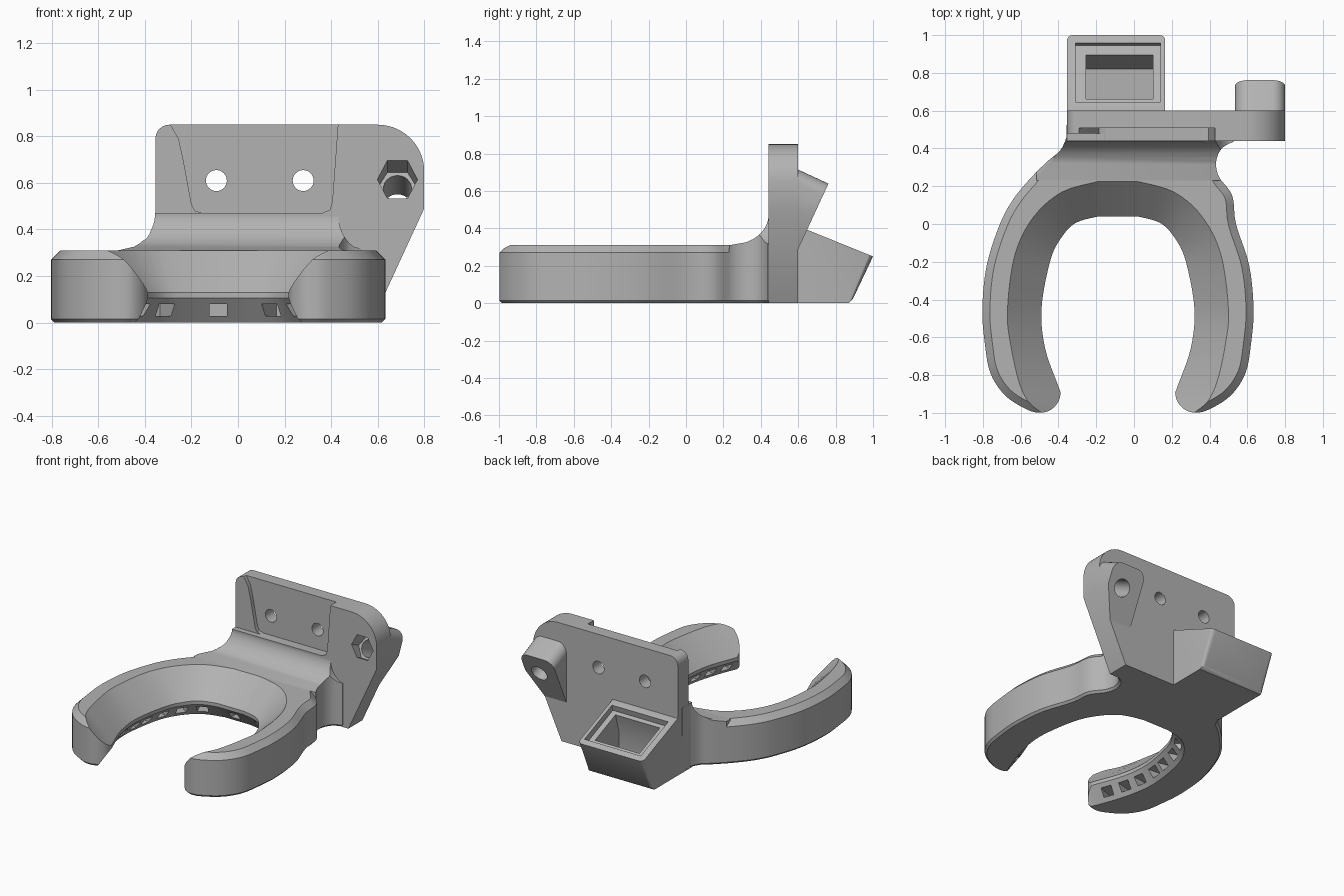
import bpy, bmesh, math
from mathutils import Vector

cube = bpy.data.objects.get("Cube")
if cube:
    bpy.data.objects.remove(cube, do_unlink=True)

grey = bpy.data.materials.new("plain grey")
grey.use_nodes = True
GREY = (0.45, 0.45, 0.45, 1)
grey.diffuse_color = GREY
grey.node_tree.nodes["Principled BSDF"].inputs["Base Color"].default_value = GREY

AXIS = -0.085  # centre line of the ring


# ---- helpers ----
def finish_mesh(name, bm):
    bmesh.ops.recalc_face_normals(bm, faces=bm.faces)
    mesh = bpy.data.meshes.new(name)
    bm.to_mesh(mesh)
    bm.free()
    mesh.materials.append(grey)
    obj = bpy.data.objects.new(name, mesh)
    bpy.context.collection.objects.link(obj)
    return obj


def add_loft(bm, levels):
    rings = [[bm.verts.new(p) for p in level] for level in levels]
    n = len(rings[0])
    for low, high in zip(rings, rings[1:]):
        for i in range(n):
            j = (i + 1) % n
            bm.faces.new((low[i], low[j], high[j], high[i]))
    bm.faces.new(rings[0][::-1])
    bm.faces.new(rings[-1])


def loft(name, levels):
    bm = bmesh.new()
    add_loft(bm, levels)
    return finish_mesh(name, bm)


def prism(name, pts, a, b, place):
    return loft(name, [[place(u, v, w) for u, v in pts] for w in (a, b)])


def along_x(u, v, w):
    return (w, u, v)


def along_y(u, v, w):
    return (u, w, v)


def along_z(u, v, w):
    return (u, v, w)


def boolean(obj, cutter, op="DIFFERENCE", keep=False):
    mod = obj.modifiers.new("cut", "BOOLEAN")
    mod.operation, mod.solver, mod.object = op, "EXACT", cutter
    bpy.context.view_layer.objects.active = obj
    bpy.ops.object.modifier_apply(modifier=mod.name)
    if not keep:
        bpy.data.objects.remove(cutter, do_unlink=True)


def bevel_where(obj, test, width, segments=1):
    bm = bmesh.new()
    bm.from_mesh(obj.data)
    edges = [e for e in bm.edges if test(e.verts[0].co, e.verts[1].co)]
    bmesh.ops.bevel(bm, geom=edges, offset=width, segments=segments,
                    profile=0.5, affect="EDGES")
    bm.to_mesh(obj.data)
    bm.free()


def smooth_path(pts, steps=5):
    """Catmull-Rom curve through the points."""
    p = [Vector(q) for q in [pts[0], *pts, pts[-1]]]
    out = []
    for a, b, c, d in zip(p, p[1:], p[2:], p[3:]):
        for s in range(steps):
            t = s / steps
            out.append(0.5 * (2 * b + (c - a) * t + (2 * a - 5 * b + 4 * c - d) * t * t
                              + (3 * b - a - 3 * c + d) * t ** 3))
    return out + [p[-1]]


def mirrored(pts):
    return [(2 * AXIS - x, y) for x, y in reversed(pts)]


def ngon(n, r, cx=0, cy=0):
    return [(cx + r * math.cos(math.tau * i / n), cy + r * math.sin(math.tau * i / n))
            for i in range(n)]


def arc(cx, cy, r, start, end, n=10):
    angles = [math.radians(start + (end - start) * i / n) for i in range(n + 1)]
    return [(cx + r * math.cos(a), cy + r * math.sin(a)) for a in angles]


# ---- open ring with its neck ----
arm = [(-0.385, -0.88), (-0.4, -0.94), (-0.44, -0.983), (-0.49, -0.998), (-0.56, -0.985),
       (-0.68, -0.91), (-0.76, -0.79), (-0.79, -0.63), (-0.803, -0.45),
       (-0.78, -0.22), (-0.71, 0)]
left_neck = [(-0.64, 0.13), (-0.55, 0.24), (-0.46, 0.33), (-0.39, 0.39), (-0.357, 0.46)]
right_neck = [(0.52, 0.15), (0.45, 0.25), (0.435, 0.33), (0.465, 0.4), (0.53, 0.437)]
outline = (smooth_path(arm + left_neck) + [Vector((-0.355, 0.59)), Vector((0.53, 0.59))]
           + smooth_path(right_neck[::-1] + mirrored(arm)))
ring = prism("ring_duct", outline, 0, 0.31, along_z)
bevel_where(ring, lambda a, b: min(a.z, b.z) > 0.3, 0.04)
bevel_where(ring, lambda a, b: max(a.z, b.z) < 0.001, 0.015)

# flared opening: narrow lip low down, wider above and below
lip_half = [(-0.25, -1.2), (-0.34, -1.02), (-0.4, -0.86), (-0.47, -0.66), (-0.49, -0.45),
            (-0.445, -0.2), (-0.39, -0.08), (-0.31, 0.005), (-0.19, 0.04)]
rim_half = [(-0.42, -1.2), (-0.535, -0.985), (-0.605, -0.85), (-0.655, -0.63), (-0.67, -0.45),
            (-0.63, -0.16), (-0.53, 0.04), (-0.38, 0.17), (-0.19, 0.225)]
lip = smooth_path(lip_half) + smooth_path(mirrored(lip_half))
rim = smooth_path(rim_half) + smooth_path(mirrored(rim_half))


def opening(z, f):
    return [(*p.lerp(q, f), z) for p, q in zip(lip, rim)]


boolean(ring, loft("opening_cutter", [opening(-0.02, 0.52), opening(0.105, 0),
                                      opening(0.13, 0), opening(0.33, 1.11)]))

# air slots spaced evenly along the lip
bm = bmesh.new()
travelled, due = 0, 0.06
for p, q in zip(lip, lip[1:]):
    travelled += (q - p).length
    if travelled >= due and min(p.y, q.y) > -0.88:
        due = travelled + 0.105
        mid, t = (p + q) / 2, (q - p).normalized()
        out = Vector((-t.y, t.x))
        corners = [mid + t * s * 0.037 + out * d
                   for s, d in ((-1, -0.03), (1, -0.03), (1, 0.17), (-1, 0.17))]
        add_loft(bm, [[(*c, z) for c in corners] for z in (0.028, 0.08)])
    elif min(p.y, q.y) <= -0.88:
        due = travelled + 0.05
boolean(ring, finish_mesh("slot_cutter", bm))

# ---- concave blend from ring to plate ----
levels = []
for i in range(-1, 11):
    t = max(i, 0) / 10
    c = 1 - math.sqrt(1 - (1 - t) ** 2)
    z = 0.25 if i < 0 else 0.31 + 0.16 * t
    x0, x1, y0 = -0.356 - 0.16 * c, 0.43 + 0.12 * c, 0.441 - 0.21 * c
    levels.append([(x0, y0, z), (x1, y0, z), (x1, 0.55, z), (x0, 0.55, z)])
blend = loft("neck_fillet", levels)
boolean(blend, prism("blend_limit", outline, 0.1, 0.6, along_z), "INTERSECT")

# ---- upright mounting plate ----
shape = ([(-0.355, 0), (0.574, 0), (0.8, 0.49)] + arc(0.6, 0.65, 0.2, 0, 90, 14)
         + arc(-0.295, 0.79, 0.06, 90, 180, 6))
plate = prism("mount_plate", shape, 0.44, 0.6, along_y)
recess = [(-0.29, 0.9), (-0.29, 0.85), (-0.255, 0.79), (-0.235, 0.7), (-0.2, 0.51),
          (-0.185, 0.48), (-0.15, 0.47), (0.36, 0.47), (0.395, 0.485), (0.405, 0.52),
          (0.43, 0.86), (0.43, 0.9)]
boolean(plate, prism("recess_cutter", recess, 0.3, 0.508, along_y))
left_rim = [(-0.5, 0.47), (-0.16, 0.47), (-0.16, 0.9), (-0.5, 0.9)]
boolean(plate, prism("rim_cutter", left_rim, 0.3, 0.48, along_y))
for x in (-0.093, 0.28):
    boolean(plate, prism("bolt_cutter", ngon(32, 0.045, x, 0.61), 0.3, 0.7, along_y))

# ---- tilted screw boss behind the plate, with nut trap ----
UP, OUT = Vector((0, 0.42, 0.907)), Vector((0, 0.907, -0.42))


def tilted(origin):
    return lambda u, v, w: Vector(origin) + Vector((u, 0, 0)) + UP * v + OUT * w


boss_shape = ([(0.535, -0.1), (0.8, -0.1)] + arc(0.73, 0.315, 0.07, 0, 90, 8)
              + arc(0.605, 0.315, 0.07, 90, 180, 8))
boss = prism("screw_boss", boss_shape, -0.3, 0, tilted((0, 0.6, 0.29)))
boolean(boss, prism("boss_limit", shape, 0.53, 0.95, along_y), "INTERSECT")
bore_place = tilted((0.685, 0.44, 0.615))
nut = prism("nut_cutter", ngon(6, 0.086), -0.15, 0.09, bore_place)
bore = prism("bore_cutter", ngon(32, 0.06), -0.1, 0.5, bore_place)
for part in (plate, boss):
    for cutter in (nut, bore):
        boolean(part, cutter, keep=True)
for cutter in (nut, bore):
    bpy.data.objects.remove(cutter, do_unlink=True)

# ---- air inlet with stepped tilted mouth ----
side = [(0.56, 0), (0.868, 0), (0.892, 0.022), (1.0, 0.25), (0.6, 0.412), (0.56, 0.412)]
inlet = prism("air_inlet", side, -0.355, 0.165, along_x)
bevel_where(inlet, lambda a, b: min(a.y, b.y) > 0.88 and abs(a.x - b.x) < 0.01, 0.03, 4)
step = [(0.66, 0.45), (0.975, 0.32), (0.945, 0.225), (0.635, 0.352)]
boolean(inlet, prism("step_cutter", step, -0.31, 0.14, along_x))
duct = [(0.68, 0.4), (0.915, 0.3), (0.82, 0.05), (0.62, 0.05), (0.62, 0.2)]
boolean(inlet, prism("duct_cutter", duct, -0.255, 0.1, along_x))

# ---- shading ----
for obj in (ring, blend, plate, boss, inlet):
    bpy.ops.object.select_all(action="DESELECT")
    obj.select_set(True)
    bpy.context.view_layer.objects.active = obj
    bpy.ops.object.shade_smooth_by_angle(angle=math.radians(25))
